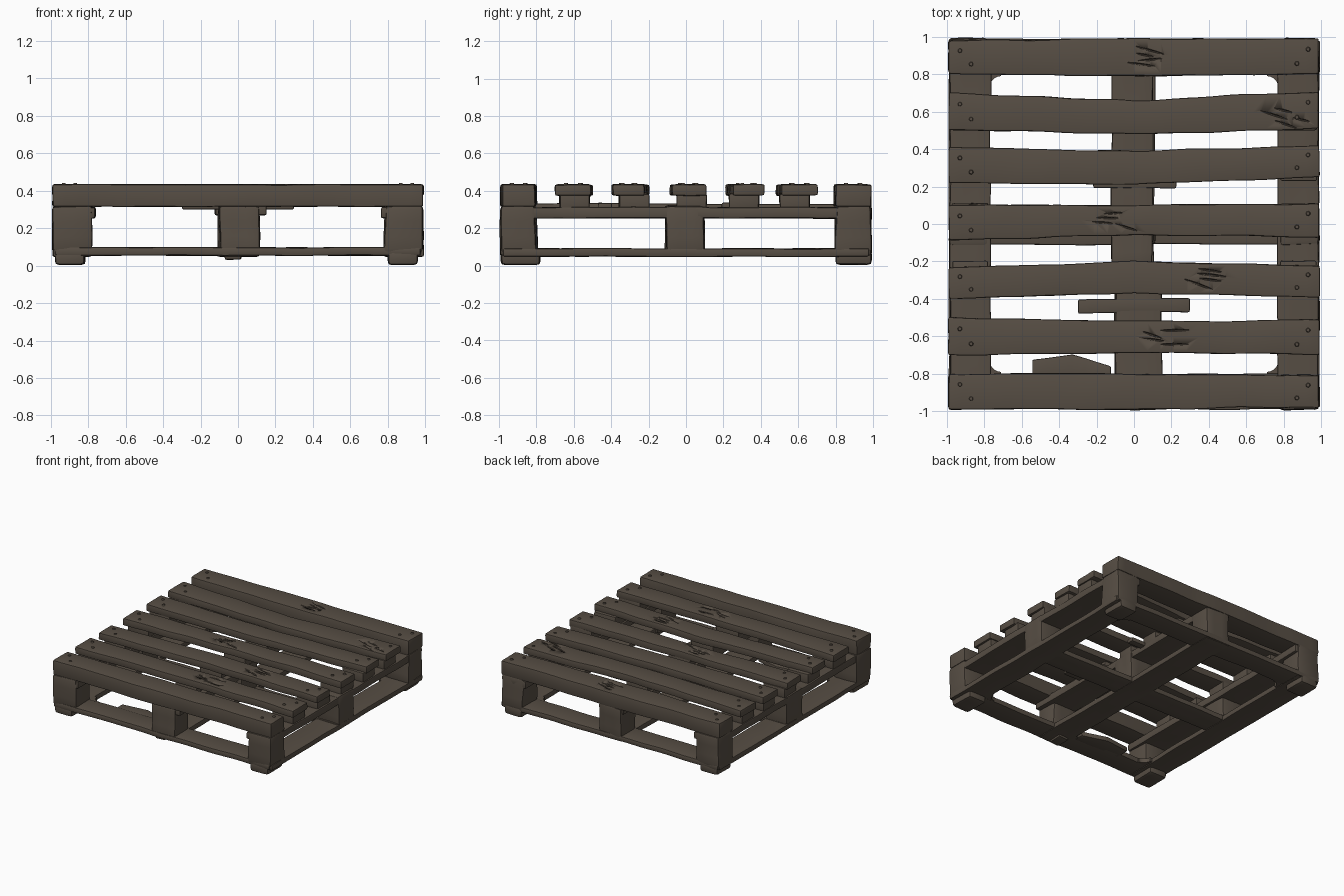
import bpy, bmesh, math, random
from mathutils import Vector, Matrix, noise

random.seed(4)
if "Cube" in bpy.data.objects:
    bpy.data.objects.remove(bpy.data.objects["Cube"])

wood = bpy.data.materials.new("weathered_brown_wood")
wood.use_nodes = True
colour = (0.095, 0.076, 0.058, 1)
wood.diffuse_color = colour
wood.node_tree.nodes["Principled BSDF"].inputs["Base Color"].default_value = colour


def finish(name, bm):
    mesh = bpy.data.meshes.new(name)
    bm.to_mesh(mesh)
    bm.free()
    mesh.materials.append(wood)
    obj = bpy.data.objects.new(name, mesh)
    bpy.context.collection.objects.link(obj)
    bpy.ops.object.select_all(action="DESELECT")
    obj.select_set(True)
    bpy.context.view_layer.objects.active = obj
    bpy.ops.object.shade_smooth_by_angle(angle=math.radians(40))
    return obj


def timber(name, x, y, z, wobble=0.008, bevel=0.012, edges=None):
    """Worn piece of wood filling three ranges; edges gives the low and high y along x."""
    lo, hi = Vector((x[0], y[0], z[0])), Vector((x[1], y[1], z[1]))
    size = hi - lo
    bm = bmesh.new()
    bmesh.ops.create_cube(bm, size=1)
    bmesh.ops.scale(bm, vec=size, verts=bm.verts)
    bmesh.ops.translate(bm, vec=(lo + hi) / 2, verts=bm.verts)
    bmesh.ops.bevel(bm, geom=bm.edges[:], offset=min(bevel, min(size) * 0.3),
                    segments=2, profile=0.6, affect="EDGES")
    # Slice the long axes so the edges can wander
    for axis in range(3):
        count = int(size[axis] / 0.07)
        for i in range(1, count):
            point = lo.copy()
            point[axis] += size[axis] * i / count
            normal = Vector((0, 0, 0))
            normal[axis] = 1
            bmesh.ops.bisect_plane(bm, geom=bm.verts[:] + bm.edges[:] + bm.faces[:],
                                   plane_co=point, plane_no=normal)
    shift = Vector([random.uniform(-50, 50) for _ in range(3)])
    for v in bm.verts:
        if edges:
            t = (v.co.x - x[0]) / size.x * 2
            k = min(int(max(t, 0)), 1)
            a, b = edges[k], edges[k + 1]
            low, high = (a[j] + (b[j] - a[j]) * (t - k) for j in (0, 1))
            v.co.y = low + (high - low) * (v.co.y - y[0]) / size.y
        n = noise.noise_vector(v.co * 4 + shift)
        v.co += Vector((n.x, n.y, n.z * 0.5)) * wobble
    return finish(name, bm)


# Deck slats: low and high y at the right end, middle and left end
slats = [
    ((-.99, -.80), (-.99, -.80), (-.98, -.81)),
    ((-.70, -.50), (-.69, -.52), (-.70, -.51)),
    ((-.40, -.23), (-.37, -.20), (-.39, -.22)),
    ((-.09, .10), (-.06, .10), (-.07, .11)),
    ((.22, .41), (.21, .39), (.25, .42)),
    ((.50, .70), (.48, .66), (.51, .71)),
    ((.80, .98), (.79, .99), (.80, .99)),
]


def cut_cracks(slat, x, y):
    """Carve a few slanted splits into the top of a slat."""
    bm = bmesh.new()
    for i in range(4):
        place = Matrix.Translation((x + random.uniform(-.08, .08), y + (i - 1.5) * 0.025, 0.437))
        turn = Matrix.Rotation(random.uniform(-.4, .1), 4, "Z")
        shape = Matrix.Diagonal((random.uniform(.05, .09), .006, .016, 1))
        bmesh.ops.create_icosphere(bm, subdivisions=2, radius=1, matrix=place @ turn @ shape)
    cutter = finish("crack_cutter", bm)
    cutter.hide_render = True
    cutter.hide_set(True)
    mod = slat.modifiers.new("cracks", "BOOLEAN")
    mod.operation = "DIFFERENCE"
    mod.object = cutter


cracks = {1: .15, 2: .35, 3: -.12, 5: .82, 6: .1}
for i, edges in enumerate(slats):
    outer = i in (0, 6)
    middle = sum(edges[1]) / 2
    slat = timber(f"deck_slat_{i + 1}", (-.99, .99), (edges[0][0], edges[0][1]),
                  (.315 if outer else .375, .434), edges=edges)
    if i in cracks:
        cut_cracks(slat, cracks[i], middle)
    # Nail heads and spacers under the slat
    for side, end in ((-1, edges[0]), (1, edges[2])):
        bm = bmesh.new()
        for x, y in ((.87, .3), (.93, .7)):
            spot = Matrix.Translation((side * x, end[0] + (end[1] - end[0]) * y, .435))
            bmesh.ops.create_cone(bm, cap_ends=True, segments=10, radius1=.014,
                                  radius2=.009, depth=.012, matrix=spot)
        finish(f"nail_heads_{i + 1}_{'left' if side > 0 else 'right'}", bm)
        if not outer:
            timber(f"end_spacer_{i + 1}_{'left' if side > 0 else 'right'}",
                   sorted((side * .78, side * .975)), (middle - .07, middle + .09), (.30, .385))
    if not outer:
        timber(f"middle_spacer_{i + 1}", (-.10, .10), (middle - .07, middle + .07), (.30, .385))

# Stringers under the deck
for name, x in (("right", (-.985, -.765)), ("left", (.765, .985))):
    timber(f"{name}_stringer", x, (-.985, .985), (.253, .312))
timber("middle_stringer_front", (-.10, .15), (-.97, -.2), (.27, .335))
timber("middle_stringer_back", (-.12, .10), (-.22, .97), (.27, .33))
timber("front_brace", (-.30, .30), (-.475, -.40), (.30, .335))
timber("back_brace", (-.22, .23), (.19, .25), (.30, .335))

# Blocks: three rows of three, with rounded feet on the corners
rows = {"front": (-.99, -.80), "centre": (-.11, .10), "back": (.80, .99)}
columns = {"right": (-.99, -.785), "middle": (-.105, .11), "left": (.785, .99)}
for row, y in rows.items():
    for column, x in columns.items():
        timber(f"{row}_{column}_block", x, y, (.07, .32), wobble=.014, bevel=.02)
        if row != "centre" and column != "middle":
            timber(f"{row}_{column}_foot", (x[0] + .015, x[1] - .03),
                   (y[0], y[1] + (.02 if row == "front" else 0)),
                   (.004, .085), bevel=.025)
timber("front_middle_foot", (-.07, .02), (-.97, -.85), (.03, .07), bevel=.02)

# Bottom boards
for row, y in rows.items():
    timber(f"{row}_bottom_board", (-.98, .98), y, (.054, .098))
for column, x in columns.items():
    timber(f"{column}_bottom_board", x, (-.98, .98), (.048, .092))
timber("front_board_bulge", (-.54, -.12), (-.84, -.71), (.052, .09), bevel=.01,
       edges=((-.84, -.72), (-.84, -.70), (-.84, -.76)))

# Rounded inner corners of the bottom frame
for sx in (-1, 1):
    for sy in (-1, 1):
        bm = bmesh.new()
        corner = Vector((sx * .77, sy * .79))
        arc = [corner + Vector((-sx * .06 * (1 - math.cos(a)), -sy * .06 * (1 - math.sin(a))))
               for a in (math.pi / 2 * i / 6 for i in range(7))]
        outline = [corner + Vector((sx * .05, sy * .05)), corner + Vector((sx * .05, -sy * .06))]
        outline += arc + [corner + Vector((-sx * .06, sy * .05))]
        face = bm.faces.new([bm.verts.new((p.x, p.y, .056)) for p in outline])
        top = bmesh.ops.extrude_face_region(bm, geom=[face])["geom"]
        bmesh.ops.translate(bm, vec=(0, 0, .034),
                            verts=[g for g in top if isinstance(g, bmesh.types.BMVert)])
        bmesh.ops.recalc_face_normals(bm, faces=bm.faces)
        finish(f"{'back' if sy > 0 else 'front'}_{'left' if sx > 0 else 'right'}_fillet", bm)
